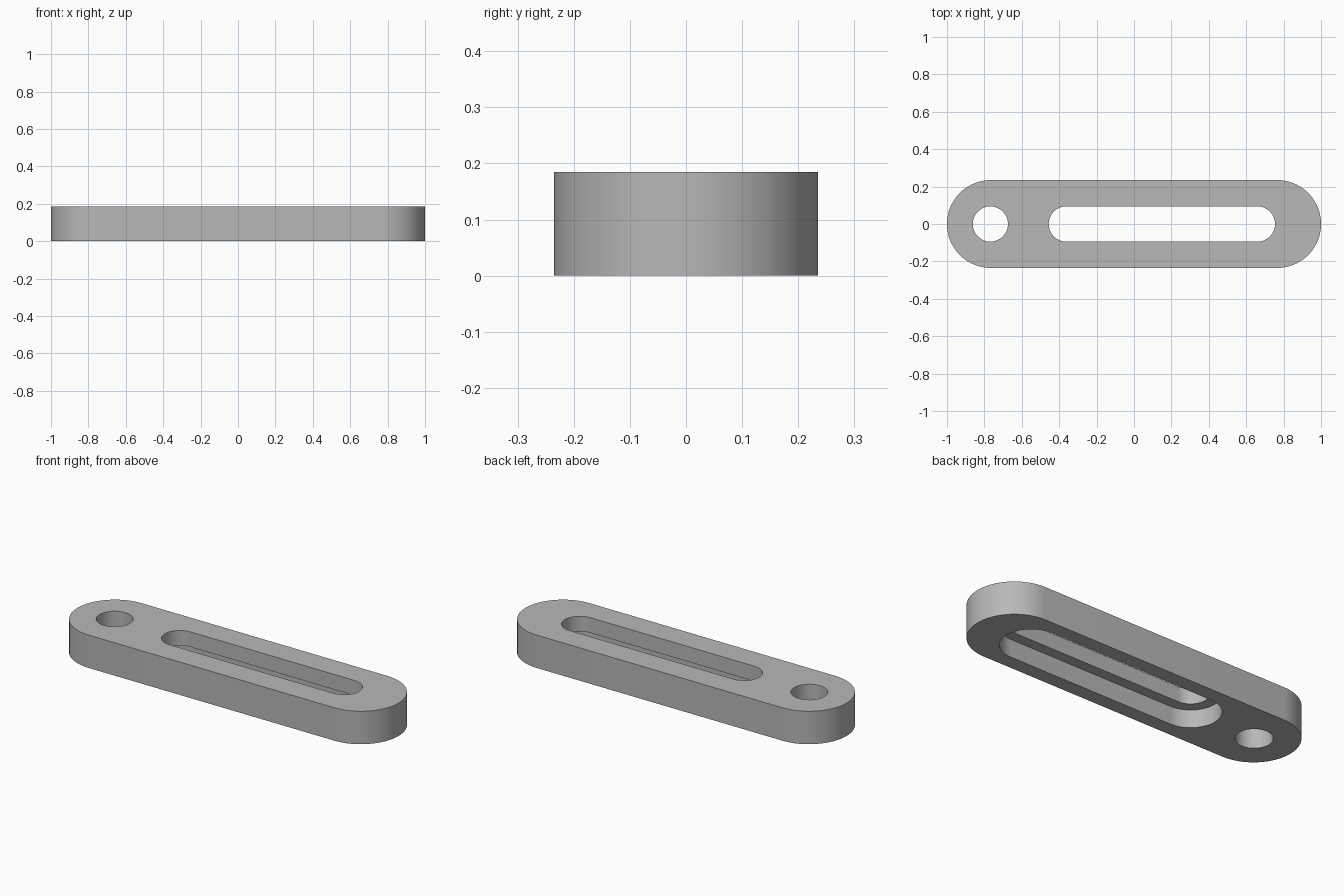
import bpy, bmesh
from math import pi, sin, cos

cube = bpy.data.objects.get("Cube")
if cube:
    bpy.data.objects.remove(cube)

HEIGHT = 0.185
SEGMENTS = 32  # per half circle

grey = bpy.data.materials.new("plain grey")
grey.use_nodes = True
colour = (0.48, 0.48, 0.48, 1)
grey.diffuse_color = colour
grey.node_tree.nodes["Principled BSDF"].inputs["Base Color"].default_value = colour


def rounded_bar(name, x0, x1, radius, z0, z1):
    """Upright prism with semicircular ends centred on x0 and x1."""
    bm = bmesh.new()
    outline = []
    for centre, start in ((x1, -pi / 2), (x0, pi / 2)):
        steps = SEGMENTS + 1 if x0 != x1 else SEGMENTS
        for i in range(steps):
            a = start + pi * i / SEGMENTS
            outline.append(bm.verts.new((centre + radius * cos(a), radius * sin(a), z0)))
    base = bm.faces.new(outline)
    top = bmesh.ops.extrude_face_region(bm, geom=[base])["geom"]
    moved = [v for v in top if isinstance(v, bmesh.types.BMVert)]
    bmesh.ops.translate(bm, verts=moved, vec=(0, 0, z1 - z0))
    bmesh.ops.recalc_face_normals(bm, faces=bm.faces)
    mesh = bpy.data.meshes.new(name)
    bm.to_mesh(mesh)
    bm.free()
    mesh.materials.append(grey)
    obj = bpy.data.objects.new(name, mesh)
    bpy.context.collection.objects.link(obj)
    return obj


# Flat link with fully rounded ends
link = rounded_bar("slotted_link", -0.765, 0.765, 0.235, 0, HEIGHT)

# Round hole, through slot, and wider recess under the slot
cutters = [
    rounded_bar("hole_cutter", -0.768, -0.768, 0.094, -0.1, HEIGHT + 0.1),
    rounded_bar("slot_cutter", -0.362, 0.66, 0.094, -0.1, HEIGHT + 0.1),
    rounded_bar("recess_cutter", -0.362, 0.66, 0.154, -0.1, 0.1),
]

bpy.ops.object.select_all(action='DESELECT')
bpy.context.view_layer.objects.active = link
link.select_set(True)
for cutter in cutters:
    cutter.hide_render = True
    mod = link.modifiers.new(cutter.name, 'BOOLEAN')
    mod.operation = 'DIFFERENCE'
    mod.solver = 'EXACT'
    mod.object = cutter
    bpy.ops.object.modifier_apply(modifier=mod.name)
    bpy.data.objects.remove(cutter)

bpy.ops.object.shade_smooth_by_angle(angle=pi / 6)
